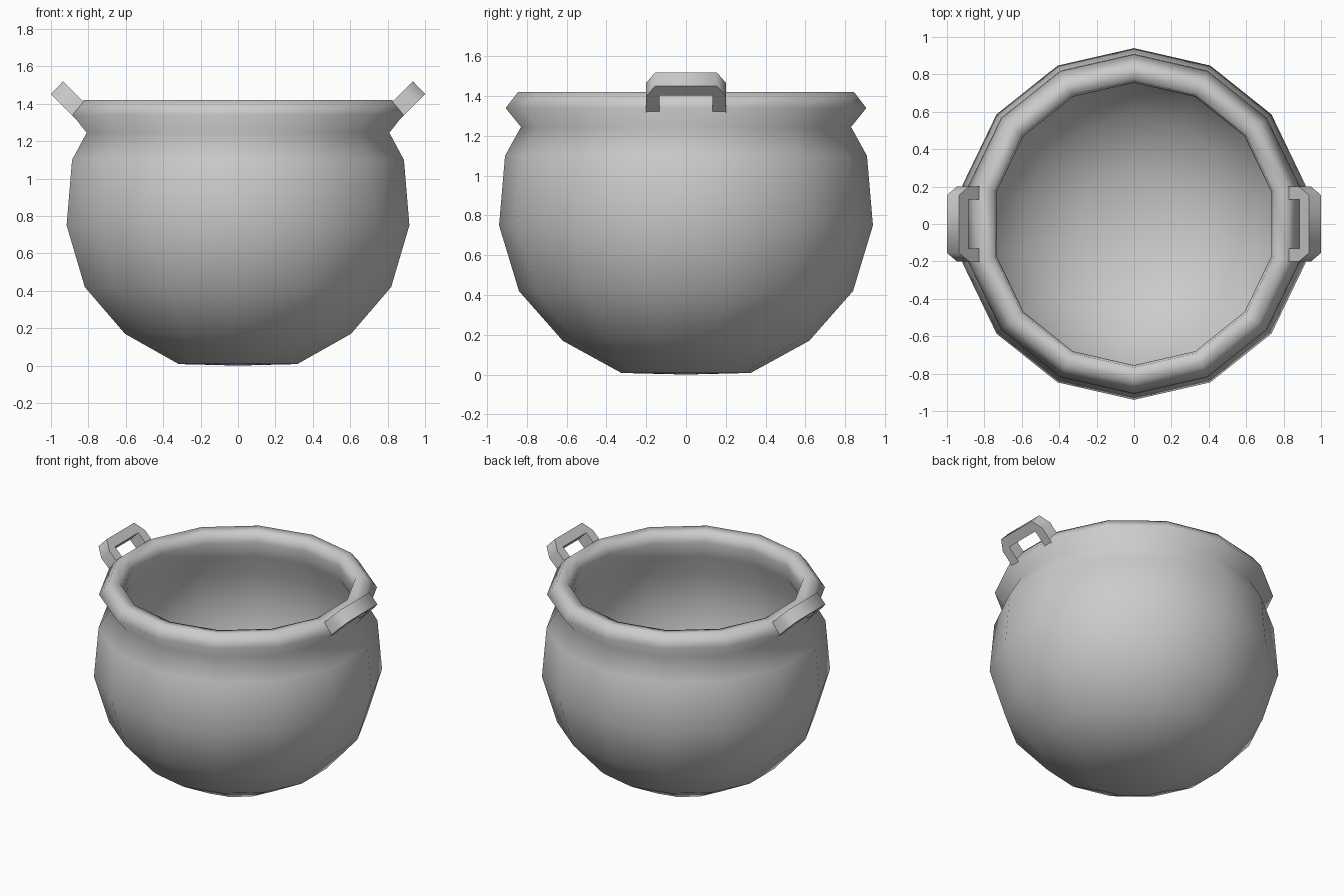
import bpy, bmesh, math

if "Cube" in bpy.data.objects:
    bpy.data.objects.remove(bpy.data.objects["Cube"])

SIDES = 14

def finish(bm, name):
    bmesh.ops.recalc_face_normals(bm, faces=bm.faces)
    for f in bm.faces:
        f.smooth = True
    me = bpy.data.meshes.new(name)
    bm.to_mesh(me)
    bm.free()
    ob = bpy.data.objects.new(name, me)
    bpy.context.collection.objects.link(ob)
    return ob

# Cauldron body: closed (radius, z) profile, outside up, over the rim, inside down
profile = [(0, 0), (0.325, 0.008), (0.62, 0.17), (0.84, 0.42), (0.94, 0.75),
           (0.91, 1.10), (0.83, 1.245), (0.907, 1.34), (0.845, 1.42),
           (0.767, 1.41), (0.755, 1.34), (0.77, 1.235), (0.85, 1.08),
           (0.878, 0.75), (0.785, 0.45), (0.58, 0.22), (0.3, 0.07), (0, 0.06)]
bm = bmesh.new()
verts = [bm.verts.new((0, r, z)) for r, z in profile]
edges = [bm.edges.new(pair) for pair in zip(verts, verts[1:])]
bmesh.ops.spin(bm, geom=verts + edges, cent=(0, 0, 0), axis=(0, 0, 1),
               angle=2 * math.pi, steps=SIDES, use_duplicate=False)
bmesh.ops.remove_doubles(bm, verts=bm.verts, dist=0.001)
finish(bm, "cauldron_body")

# Handles: chamfered U outline (y, distance along the slope), tilted 45 degrees outward
half = [(0.155, 0), (0.2, -0.075), (0.2, -0.25), (0.132, -0.25), (0.132, -0.07)]
outline = half + [(-y, s) for y, s in reversed(half)]
C = math.sqrt(0.5)

def handle(name, side):
    bm = bmesh.new()
    vs = [bm.verts.new((side * (0.935 + s * C), y, 1.52 + s * C)) for y, s in outline]
    face = bm.faces.new(vs)
    ext = bmesh.ops.extrude_face_region(bm, geom=[face], use_keep_orig=True)
    moved = [g for g in ext["geom"] if isinstance(g, bmesh.types.BMVert)]
    bmesh.ops.translate(bm, verts=moved, vec=(side * 0.065, 0, -0.068))
    ob = finish(bm, name)
    bpy.ops.object.select_all(action='DESELECT')
    ob.select_set(True)
    bpy.context.view_layer.objects.active = ob
    bpy.ops.object.shade_smooth_by_angle(angle=math.radians(60))

handle("right_handle", 1)
handle("left_handle", -1)
